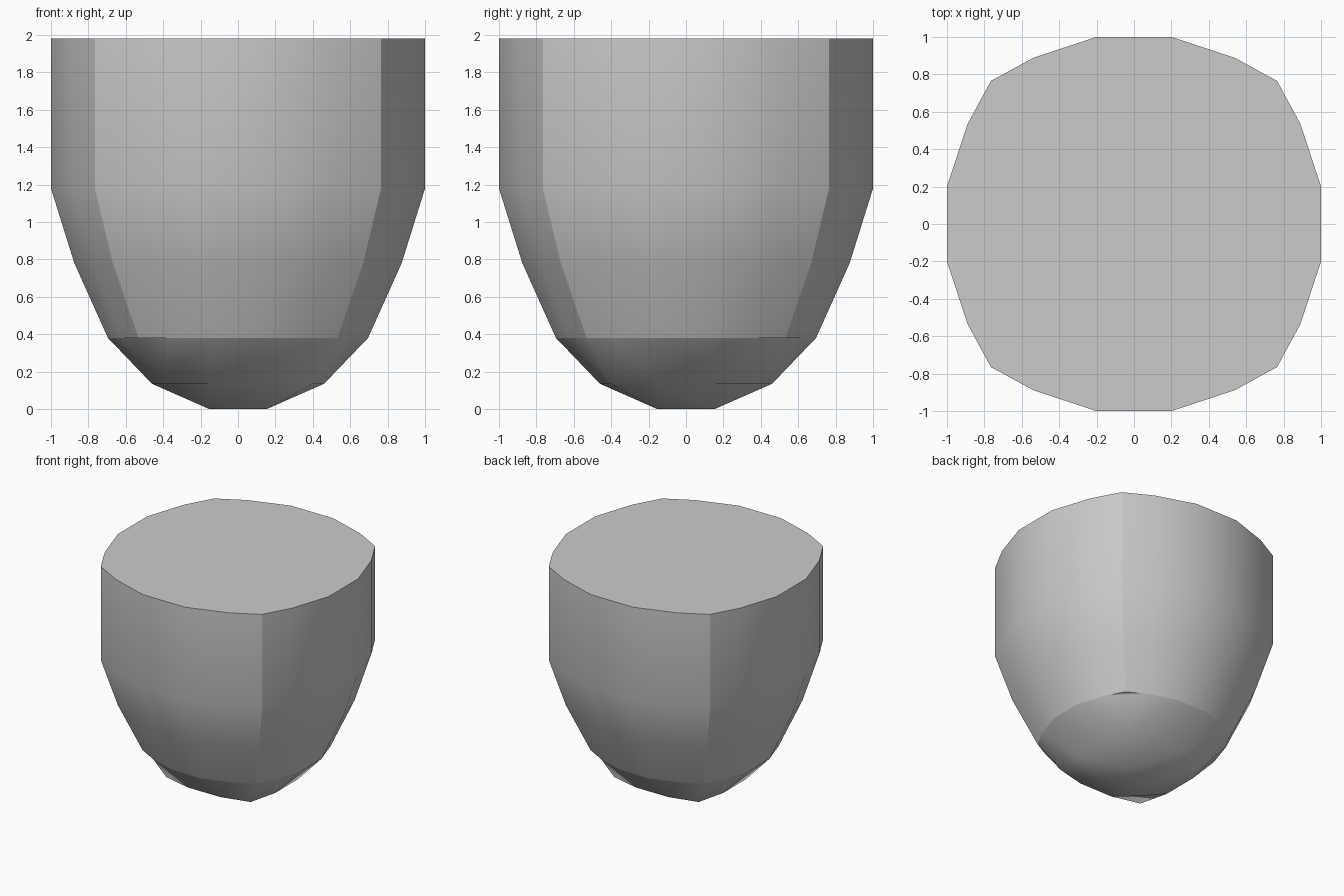
import bpy, bmesh
from math import copysign

if "Cube" in bpy.data.objects:
    bpy.data.objects.remove(bpy.data.objects["Cube"])

# Rounded-square outline: (long axis, short axis) by grid step from the middle
RIM = {0.5: (1.0, 0.2), 1.5: (0.89, 0.535), 2.5: (0.765, 0.765)}
# Inner points of the domed underside: (long, short, height)
DOME = {(1.5, 0.5): (0.46, 0.155, 0.135), (1.5, 1.5): (0.4, 0.4, 0.135),
        (0.5, 0.5): (0.153, 0.153, 0.0)}
# Wall levels: (height, scale)
LEVELS = [(0.38, 0.695), (0.78, 0.875), (1.18, 1.0), (1.98, 1.0)]


def place(i, j, z, scale):
    """Position of a 6 x 6 grid point warped to the rounded outline."""
    a, b = i - 2.5, j - 2.5
    big, small = max(abs(a), abs(b)), min(abs(a), abs(b))
    if big == 2.5:
        long, short = (v * scale for v in RIM[small])
    else:
        long, short, z = DOME[(big, small)]
    x, y = (long, short) if abs(a) >= abs(b) else (short, long)
    return copysign(x, a), copysign(y, b), z


bm = bmesh.new()

# Domed underside, every cell split along the same diagonal
grid = {(i, j): bm.verts.new(place(i, j, *LEVELS[0]))
        for i in range(6) for j in range(6)}
for i in range(5):
    for j in range(5):
        p, q, r, s = grid[i, j], grid[i + 1, j], grid[i + 1, j + 1], grid[i, j + 1]
        bm.faces.new((p, s, q))
        bm.faces.new((q, s, r))

# Walls rising from the rim of the underside
path = ([(i, 0) for i in range(5)] + [(5, j) for j in range(5)]
        + [(i, 5) for i in range(5, 0, -1)] + [(0, j) for j in range(5, 0, -1)])
rings = [[grid[p] for p in path]]
for z, scale in LEVELS[1:]:
    rings.append([bm.verts.new(place(i, j, z, scale)) for i, j in path])
n = len(path)
for lower, upper in zip(rings, rings[1:]):
    for k in range(n):
        m = (k + 1) % n
        bm.faces.new((lower[k], lower[m], upper[m], upper[k]))

# Flat top
bm.faces.new(rings[-1])

# Smooth shading with creases at the top, the dome rim and the four corners
for f in bm.faces:
    f.smooth = True
creases = [(ring[k], ring[(k + 1) % n]) for ring in (rings[0], rings[-1]) for k in range(n)]
creases += [(lo[k], up[k]) for lo, up in zip(rings, rings[1:]) for k in range(0, n, 5)]
for pair in creases:
    bm.edges.get(pair).smooth = False

mesh = bpy.data.meshes.new("rounded_block")
bm.to_mesh(mesh)
bm.free()
bpy.context.collection.objects.link(bpy.data.objects.new("rounded_block", mesh))
